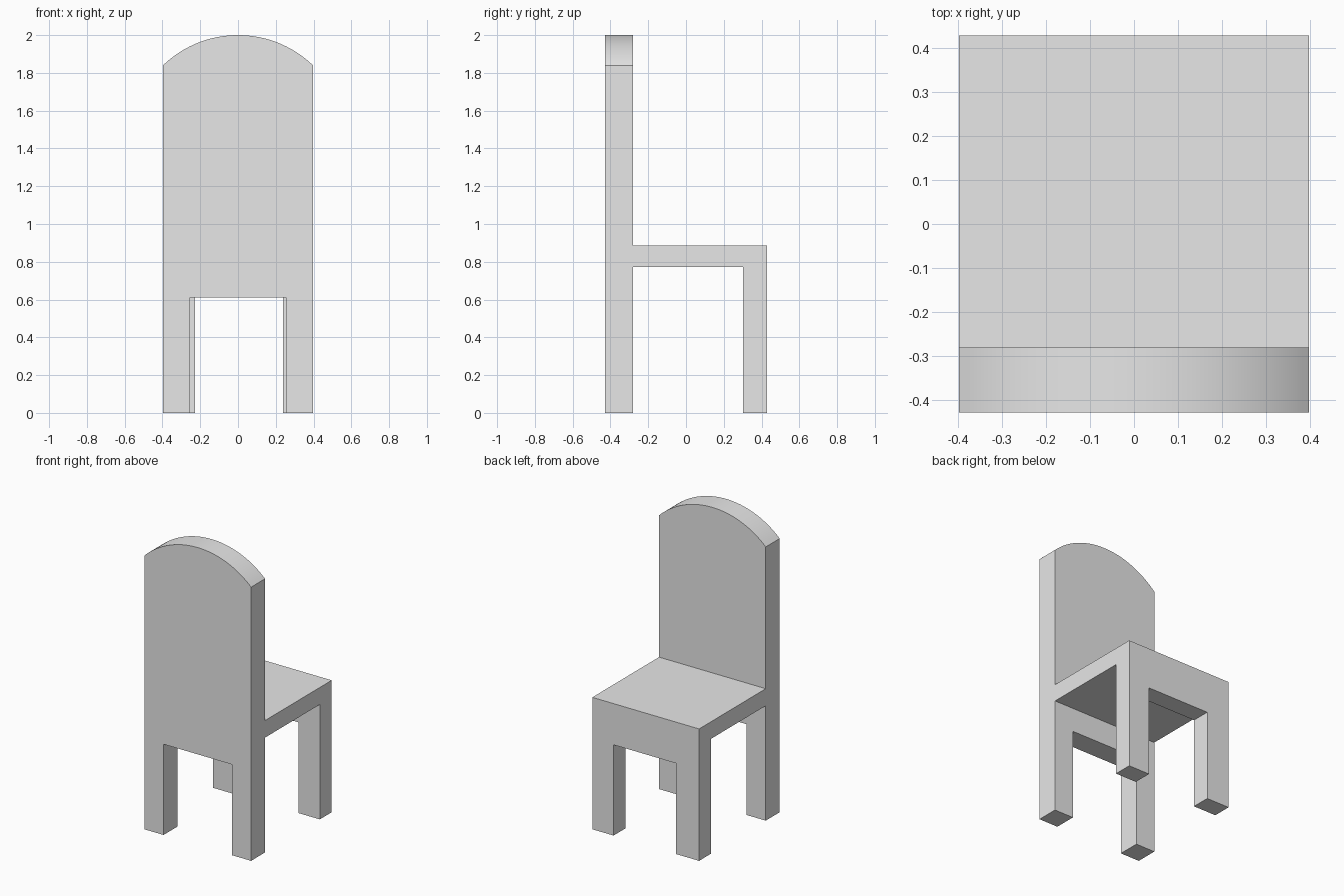
import bpy
import bmesh
import math
from mathutils import Vector

cube = bpy.data.objects.get("Cube")
if cube:
    bpy.data.objects.remove(cube, do_unlink=True)

# Overall dimensions
HALF_W = 0.397
BACK, BACK_INNER = -0.428, -0.28
FRONT_INNER, FRONT = 0.302, 0.428
SEAT_BOTTOM, SEAT_TOP = 0.772, 0.887
OPENING_TOP = 0.61
SPRING, PEAK = 1.84, 2.0

grey = bpy.data.materials.new("plain grey")
grey.use_nodes = True
grey.diffuse_color = (0.8, 0.8, 0.8, 1)
grey.node_tree.nodes["Principled BSDF"].inputs["Base Color"].default_value = (0.8, 0.8, 0.8, 1)


def extrude_profile(name, points, offset):
    """Make a solid by extruding a closed outline along an offset."""
    bm = bmesh.new()
    face = bm.faces.new([bm.verts.new(p) for p in points])
    result = bmesh.ops.extrude_face_region(bm, geom=[face], use_keep_orig=True)
    moved = [g for g in result["geom"] if isinstance(g, bmesh.types.BMVert)]
    bmesh.ops.translate(bm, verts=moved, vec=Vector(offset))
    bmesh.ops.recalc_face_normals(bm, faces=bm.faces)
    mesh = bpy.data.meshes.new(name)
    bm.to_mesh(mesh)
    bm.free()
    mesh.materials.append(grey)
    obj = bpy.data.objects.new(name, mesh)
    bpy.context.collection.objects.link(obj)
    return obj


def activate(obj):
    bpy.ops.object.select_all(action='DESELECT')
    obj.select_set(True)
    bpy.context.view_layer.objects.active = obj


# Backrest with arched top, running down into the two back legs
rise = PEAK - SPRING
radius = (HALF_W ** 2 + rise ** 2) / (2 * rise)
half_angle = math.asin(HALF_W / radius)
steps = 40
outline = [(-HALF_W, 0), (-0.254, 0), (-0.254, OPENING_TOP),
           (0.254, OPENING_TOP), (0.254, 0), (HALF_W, 0)]
for i in range(steps + 1):
    a = half_angle * (1 - 2 * i / steps)
    outline.append((radius * math.sin(a), PEAK - radius + radius * math.cos(a)))
backrest = extrude_profile("backrest_and_legs", [(x, BACK, z) for x, z in outline],
                           (0, BACK_INNER - BACK, 0))
activate(backrest)
bpy.ops.object.shade_smooth_by_angle(angle=math.radians(30))

# Seat slab turning down into the apron and other pair of legs
side = [(BACK_INNER, SEAT_BOTTOM), (FRONT_INNER, SEAT_BOTTOM), (FRONT_INNER, 0),
        (FRONT, 0), (FRONT, SEAT_TOP), (BACK_INNER, SEAT_TOP)]
seat = extrude_profile("seat_and_legs", [(-HALF_W, y, z) for y, z in side],
                       (2 * HALF_W, 0, 0))

# Opening between those legs
gap = [(-0.227, -0.1), (0.239, -0.1), (0.239, OPENING_TOP), (-0.227, OPENING_TOP)]
cutter = extrude_profile("leg_gap_cutter", [(x, FRONT_INNER - 0.1, z) for x, z in gap],
                         (0, 0.4, 0))
cutter.hide_render = True
cut = seat.modifiers.new("leg gap", 'BOOLEAN')
cut.operation = 'DIFFERENCE'
cut.solver = 'EXACT'
cut.object = cutter
activate(seat)
bpy.ops.object.modifier_apply(modifier=cut.name)
bpy.data.objects.remove(cutter, do_unlink=True)
